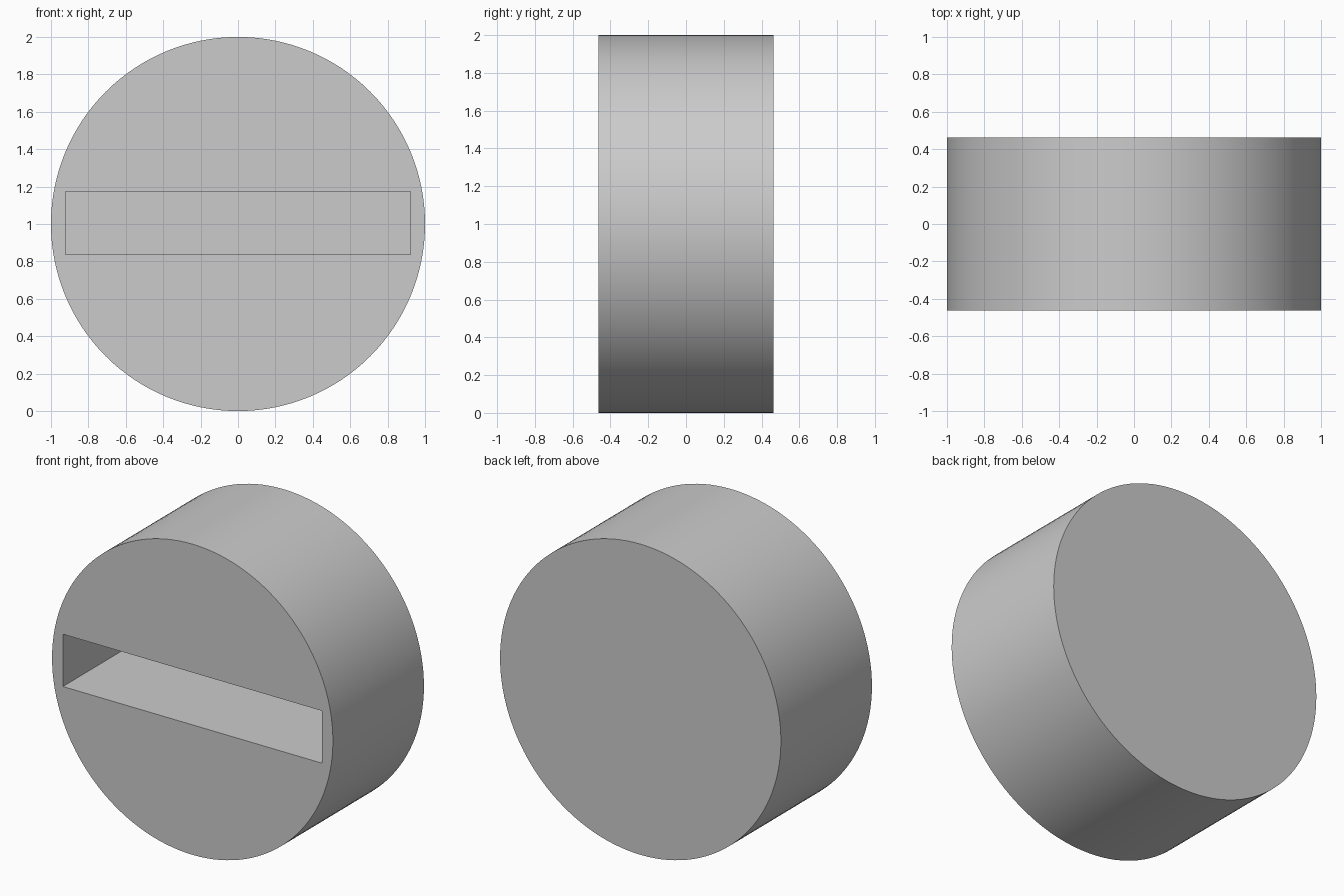
import bpy, math

if "Cube" in bpy.data.objects:
    bpy.data.objects.remove(bpy.data.objects["Cube"])

HALF_DEPTH = 0.463
SLOT_BACK = 0.39          # inner end of the slot, leaving a thin rear wall

# Round body lying along the y axis
bpy.ops.mesh.primitive_cylinder_add(vertices=128, radius=1, depth=2 * HALF_DEPTH,
                                    location=(0, 0, 1), rotation=(math.pi / 2, 0, 0))
body = bpy.context.object
body.name = "round_body"
bpy.ops.object.transform_apply(location=False, rotation=True, scale=True)

# Cutter for the blind slot in the front face
front = -HALF_DEPTH - 0.2
bpy.ops.mesh.primitive_cube_add(size=1, location=(0, (front + SLOT_BACK) / 2, 1.005))
cutter = bpy.context.object
cutter.name = "slot_cutter"
cutter.scale = (1.846, SLOT_BACK - front, 0.337)
bpy.ops.object.transform_apply(location=False, rotation=False, scale=True)

# Cut the slot
cut = body.modifiers.new("slot", 'BOOLEAN')
cut.operation = 'DIFFERENCE'
cut.solver = 'EXACT'
cut.object = cutter
bpy.ops.object.select_all(action='DESELECT')
body.select_set(True)
bpy.context.view_layer.objects.active = body
bpy.ops.object.modifier_apply(modifier=cut.name)
bpy.data.objects.remove(cutter, do_unlink=True)

# Smooth rim, crisp edges
bpy.ops.object.shade_smooth_by_angle(angle=math.radians(30))
